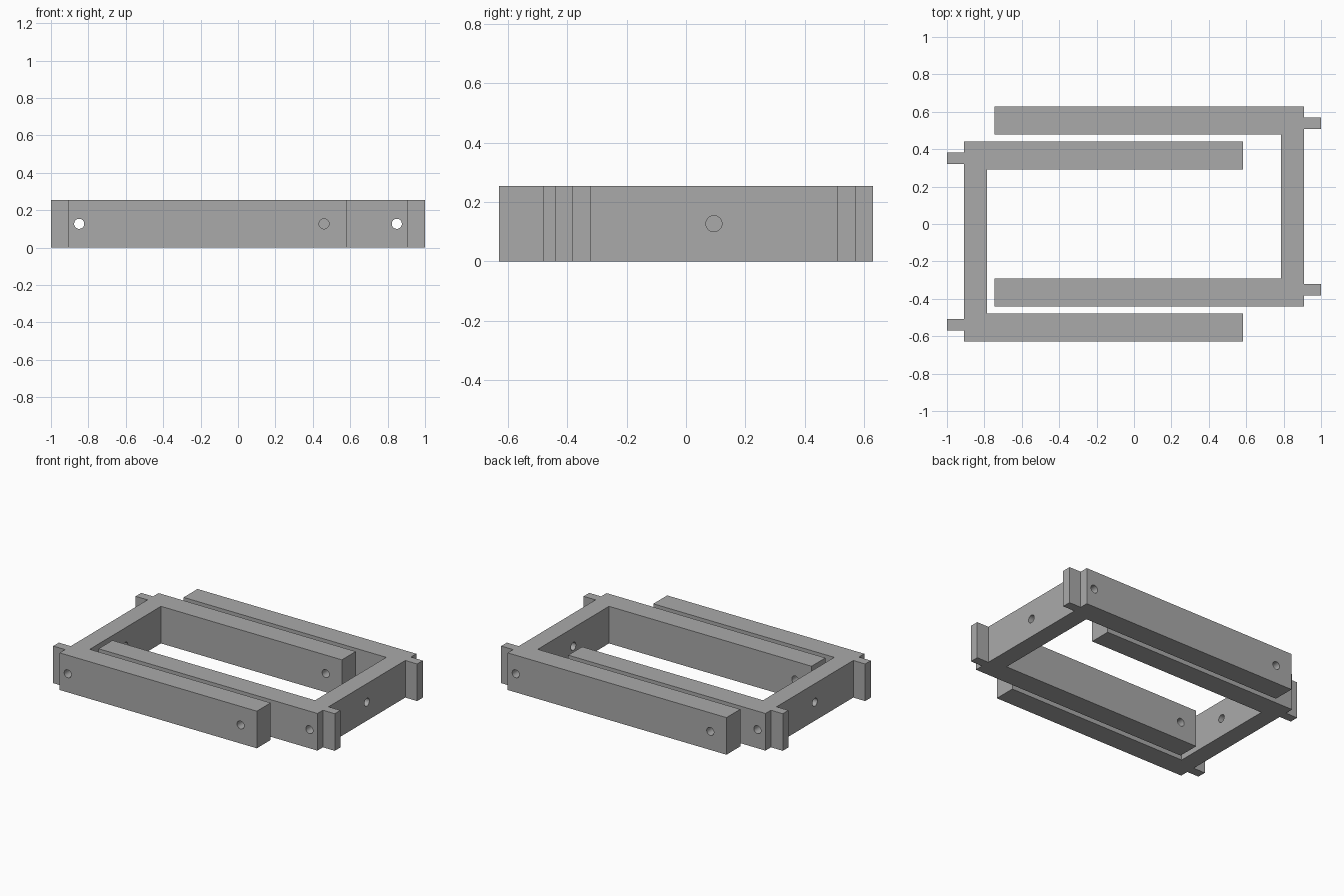
import bpy, bmesh, math
from mathutils import Matrix

cube = bpy.data.objects.get("Cube")
if cube:
    bpy.data.objects.remove(cube, do_unlink=True)

HEIGHT = 0.254
HOLE_RADIUS = 0.027
HALF_WIDTH = 0.535      # outer half width of a bracket
ARM = 0.15              # arm thickness
WEB_OUT, WEB_IN = 0.91, 0.787
TAB_END, TAB_LOW, TAB_HIGH = 1.0, 0.415, 0.476

grey = bpy.data.materials.new("plain_grey")
grey.use_nodes = True
colour = (0.4, 0.4, 0.4, 1)
grey.diffuse_color = colour
grey.node_tree.nodes["Principled BSDF"].inputs["Base Color"].default_value = colour


def add_object(name, bm):
    bmesh.ops.recalc_face_normals(bm, faces=bm.faces)
    mesh = bpy.data.meshes.new(name)
    bm.to_mesh(mesh)
    bm.free()
    obj = bpy.data.objects.new(name, mesh)
    mesh.materials.append(grey)
    bpy.context.collection.objects.link(obj)
    return obj


def drill(obj, axis, x, y, length):
    """Cut a round hole through obj along the given axis at mid height."""
    turn = Matrix.Rotation(math.pi / 2, 4, "Y" if axis == "X" else "X")
    bm = bmesh.new()
    bmesh.ops.create_cone(bm, cap_ends=True, segments=32, radius1=HOLE_RADIUS,
                          radius2=HOLE_RADIUS, depth=length,
                          matrix=Matrix.Translation((x, y, HEIGHT / 2)) @ turn)
    cutter = add_object("hole_cutter", bm)
    cutter.hide_render = True
    mod = obj.modifiers.new("hole", "BOOLEAN")
    mod.operation = "DIFFERENCE"
    mod.solver = "EXACT"
    mod.object = cutter
    bpy.context.view_layer.objects.active = obj
    bpy.ops.object.modifier_apply(modifier=mod.name)
    bpy.data.objects.remove(cutter, do_unlink=True)


def bracket(name, side, arm_end, centre_y):
    """U-shaped bracket with two end tabs; side is the x sign of its web."""
    # Half outline from the inner corner round to the tab, mirrored in y
    half = [(WEB_IN, HALF_WIDTH - ARM), (arm_end, HALF_WIDTH - ARM),
            (arm_end, HALF_WIDTH), (WEB_OUT, HALF_WIDTH),
            (WEB_OUT, TAB_HIGH), (TAB_END, TAB_HIGH),
            (TAB_END, TAB_LOW), (WEB_OUT, TAB_LOW)]
    outline = half + [(x, -y) for x, y in reversed(half)]
    bm = bmesh.new()
    base = bm.faces.new([bm.verts.new((side * x, centre_y + y, 0))
                         for x, y in outline])
    top = bmesh.ops.extrude_face_region(bm, geom=[base])["geom"]
    bmesh.ops.translate(bm, vec=(0, 0, HEIGHT),
                        verts=[v for v in top if isinstance(v, bmesh.types.BMVert)])
    obj = add_object(name, bm)

    # Holes along the web, through both arm tips and across the web
    drill(obj, "Y", side * 0.849, centre_y, 1.4)
    drill(obj, "Y", side * (arm_end + 0.123), centre_y, 1.4)
    drill(obj, "X", side * 0.849, centre_y, 0.26)

    bpy.ops.object.select_all(action="DESELECT")
    obj.select_set(True)
    bpy.context.view_layer.objects.active = obj
    bpy.ops.object.shade_smooth_by_angle(angle=math.radians(30))
    return obj


bracket("left_bracket", 1, -0.747, 0.094)
bracket("right_bracket", -1, -0.583, -0.094)
